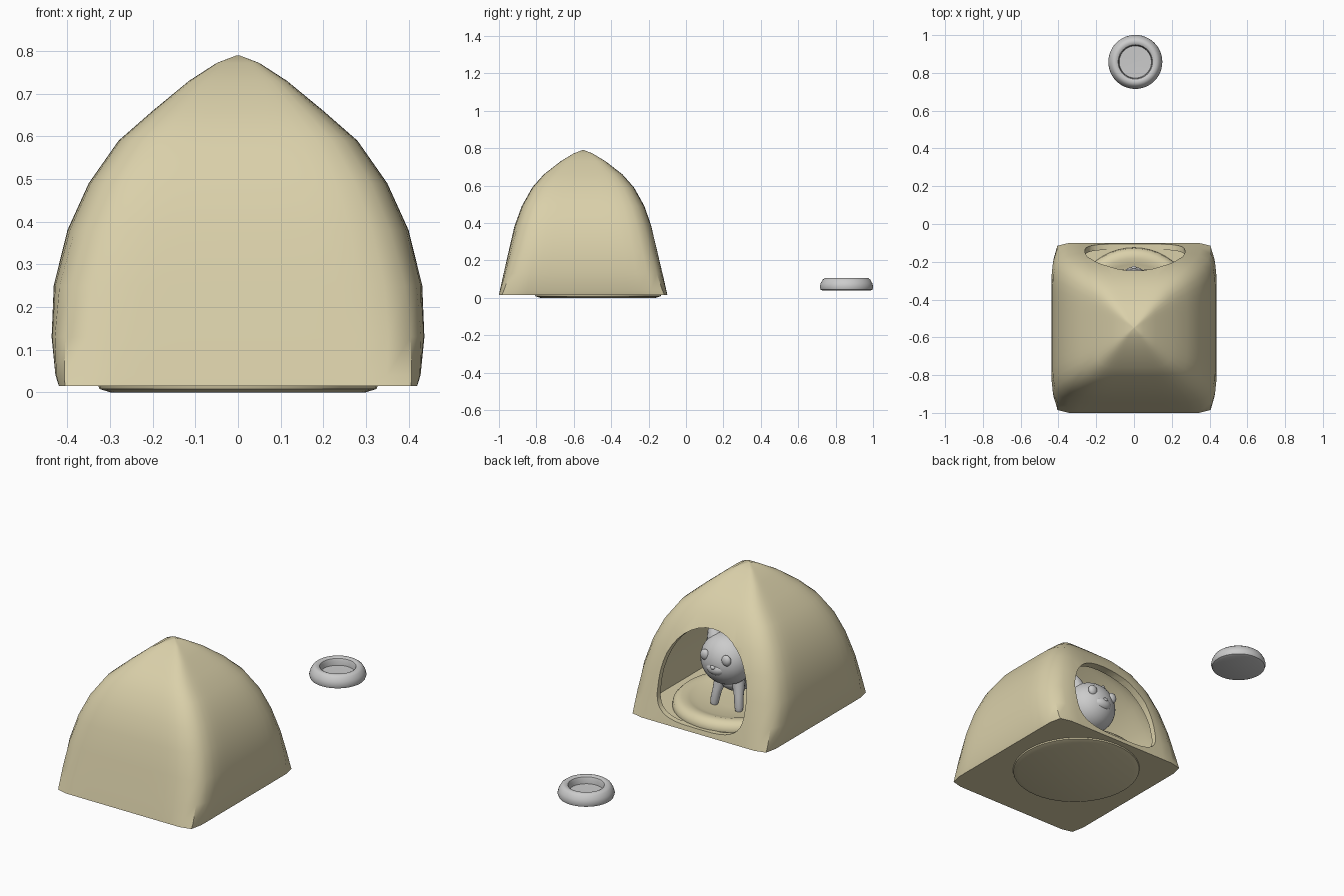
import bpy, bmesh, math
from mathutils import Vector

if "Cube" in bpy.data.objects:
    bpy.data.objects.remove(bpy.data.objects["Cube"])


def material(name, rgb):
    m = bpy.data.materials.new(name)
    m.diffuse_color = (*rgb, 1)
    m.use_nodes = True
    m.node_tree.nodes["Principled BSDF"].inputs["Base Color"].default_value = m.diffuse_color
    return m


FABRIC = material("beige fabric", (0.70, 0.63, 0.40))
GREY = material("light grey", (0.60, 0.60, 0.60))


def finish(name, bm, mat, angle=40):
    bmesh.ops.recalc_face_normals(bm, faces=bm.faces)
    me = bpy.data.meshes.new(name)
    bm.to_mesh(me)
    bm.free()
    ob = bpy.data.objects.new(name, me)
    bpy.context.collection.objects.link(ob)
    me.materials.append(mat)
    smooth(ob, angle)
    return ob


def smooth(ob, angle):
    bpy.ops.object.select_all(action='DESELECT')
    bpy.context.view_layer.objects.active = ob
    ob.select_set(True)
    bpy.ops.object.shade_smooth_by_angle(angle=math.radians(angle))


def loft(rings):
    """Closed skin over rings of points; both ends capped."""
    bm = bmesh.new()
    rows = [[bm.verts.new(p) for p in r] for r in rings]
    n = len(rows[0])
    for a, b in zip(rows, rows[1:]):
        for i in range(n):
            j = (i + 1) % n
            bm.faces.new((a[i], a[j], b[j], b[i]))
    bm.faces.new(rows[0])
    bm.faces.new(rows[-1])
    return bm


def lathe(profile, cx, cy, sy=1.0, n=48):
    return loft([[(cx + r * math.cos(2 * math.pi * i / n),
                   cy + sy * r * math.sin(2 * math.pi * i / n), z)
                  for i in range(n)] for r, z in profile])


def cut(ob, cutter):
    cutter.hide_render = True
    mod = ob.modifiers.new("cut", 'BOOLEAN')
    mod.operation = 'DIFFERENCE'
    mod.solver = 'EXACT'
    mod.object = cutter
    bpy.context.view_layer.objects.active = ob
    bpy.ops.object.modifier_apply(modifier=mod.name)
    bpy.data.objects.remove(cutter, do_unlink=True)


# Tent: rounded square sections (z, half width x, half depth y, squareness)
TENT = [(.015, .42, .45, 20), (.04, .428, .445, 14), (.13, .437, .425, 9),
        (.25, .432, .398, 7), (.38, .40, .368, 6), (.49, .35, .328, 6),
        (.59, .28, .272, 6), (.66, .20, .21, 6), (.73, .115, .12, 7),
        (.772, .05, .05, 7), (.79, .003, .003, 7)]
N = 64


def section(z, hx, hy, e):
    pts = []
    for i in range(N):
        t = 2 * math.pi * i / N
        c, s = math.cos(t), math.sin(t)
        r = (abs(c) ** e + abs(s) ** e) ** (-1 / e)
        pts.append((hx * r * c, -.55 + hy * r * s, z))
    return pts


tent = finish("tent", loft([section(*s) for s in TENT]), FABRIC)
hollow = [section(max(z, .035) - .03 * (z > .3), max(hx - .03, .002),
                  max(hy - .03, .002), e)
          for z, hx, hy, e in TENT[1:]]
cut(tent, finish("hollow_cutter", loft(hollow), FABRIC))

# Doorway: rounded arch through the +y wall
arch = []
for i in range(40):
    t = 2 * math.pi * i / 40
    c, s = math.cos(t), math.sin(t)
    e = 2.1 if s > 0 else 3.5
    x = .265 * math.copysign(abs(c) ** (2 / e), c)
    z = .22 + (.315 if s > 0 else .18) * math.copysign(abs(s) ** (2 / e), s)
    arch.append((x + .005, z))
cut(tent, finish("door_cutter",
                 loft([[(x, y, z) for x, z in arch] for y in (-.45, .05)]), FABRIC))
smooth(tent, 40)

# Round cushion, poking slightly below the tent floor
finish("cushion", lathe([(.30, 0), (.325, .008), (.335, .04), (.33, .065),
                         (.31, .085), (.28, .09), (.25, .082), (.21, .068),
                         (.10, .064), (.01, .064)], 0, -.47, 1.03), FABRIC)

# Food bowl
finish("bowl", lathe([(.125, .038), (.138, .043), (.143, .058), (.138, .078),
                      (.127, .097), (.115, .106), (.10, .106), (.091, .101),
                      (.087, .09), (.085, .066), (.01, .064)], .007, .858), GREY)


def ball(name, loc, scale, seg=24):
    bm = bmesh.new()
    bmesh.ops.create_uvsphere(bm, u_segments=seg, v_segments=seg // 2, radius=1)
    for v in bm.verts:
        v.co = Vector(loc) + Vector(v.co[k] * scale[k] for k in range(3))
    return finish(name, bm, GREY, 60)


def tube(name, path, n=12):
    """Round limb along (x, y, z, radius) points."""
    rings = []
    for k, p in enumerate(path):
        a, b = path[max(k - 1, 0)], path[min(k + 1, len(path) - 1)]
        q = (Vector(b[:3]) - Vector(a[:3])).to_track_quat('Z', 'Y')
        rings.append([Vector(p[:3]) + q @ Vector((p[3] * math.cos(2 * math.pi * i / n),
                      p[3] * math.sin(2 * math.pi * i / n), 0)) for i in range(n)])
    return finish(name, loft(rings), GREY, 60)


# Cat looking out of the doorway
ball("cat_head", (0, -.36, .335), (.14, .125, .135), 32)
ball("cat_muzzle", (0, -.262, .315), (.055, .035, .035))
ball("cat_nose", (0, -.232, .33), (.014, .01, .01), 12)
ball("cat_body", (0, -.49, .205), (.09, .15, .08))
tube("cat_tail", [(0, -.62, .22, .025), (0, -.68, .25, .024),
                  (0, -.71, .31, .022), (0, -.70, .36, .012)])
for side, sx in (("left", -1), ("right", 1)):
    ball(side + "_eye", (sx * .065, -.258, .375), (.027, .018, .029), 16)
    tube(side + "_ear", [(sx * .075, -.37, .42, .05), (sx * .09, -.37, .47, .03),
                         (sx * .10, -.37, .51, .006)])
    for part, y in (("front", -.365), ("hind", -.58)):
        tube(f"{side}_{part}_leg", [(sx * .05, y - .02, .22, .036),
                                    (sx * .066, y, .14, .024),
                                    (sx * .074, y + .01, .085, .023),
                                    (sx * .075, y + .012, .066, .018)])
